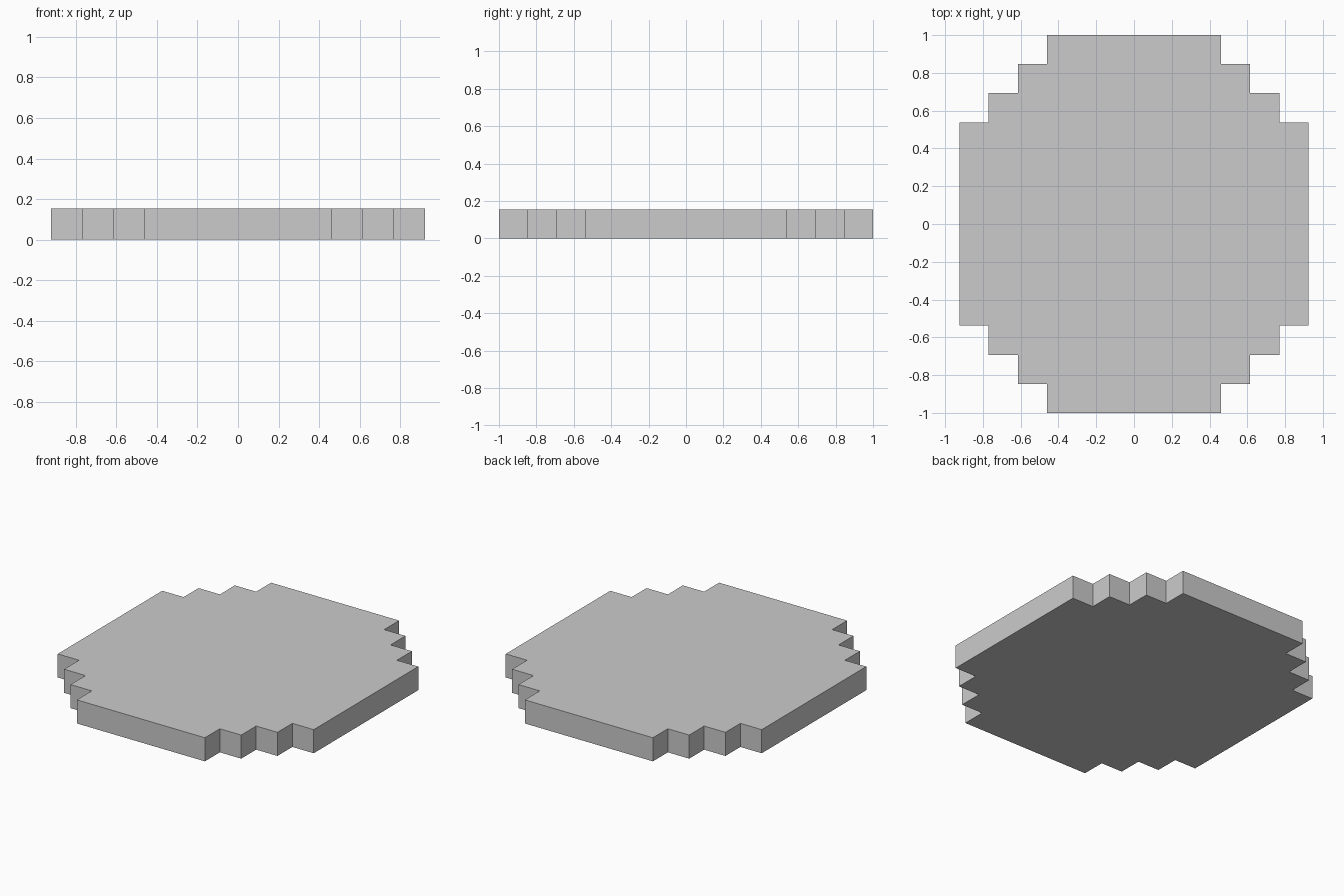
import bpy, bmesh

if "Cube" in bpy.data.objects:
    bpy.data.objects.remove(bpy.data.objects["Cube"])

U = 2 / 13  # one step of the stepped outline

# Plain grey for the whole slab
grey = bpy.data.materials.new("light grey")
grey.diffuse_color = (0.6, 0.6, 0.6, 1)
grey.use_nodes = True
grey.node_tree.nodes["Principled BSDF"].inputs["Base Color"].default_value = grey.diffuse_color

# One quadrant of the stepped outline, from the right side to the back
quadrant = []
for i in range(4):
    x, y = 6 - i, 3.5 + i
    quadrant.append((x, y))
    if i < 3:
        quadrant.append((x - 1, y))

# Mirror the quadrant around both axes, counter-clockwise
half = quadrant + [(-x, y) for x, y in reversed(quadrant)]
outline = half + [(-x, -y) for x, y in half]

# Extrude the outline into a slab standing on the ground
bm = bmesh.new()
base = bm.faces.new([bm.verts.new((x * U, y * U, 0)) for x, y in outline])
top = bmesh.ops.extrude_face_region(bm, geom=[base], use_keep_orig=True)
verts = [g for g in top["geom"] if isinstance(g, bmesh.types.BMVert)]
bmesh.ops.translate(bm, verts=verts, vec=(0, 0, U))
bmesh.ops.recalc_face_normals(bm, faces=bm.faces)

mesh = bpy.data.meshes.new("stepped_slab")
bm.to_mesh(mesh)
bm.free()
mesh.materials.append(grey)
slab = bpy.data.objects.new("stepped_slab", mesh)
bpy.context.collection.objects.link(slab)
